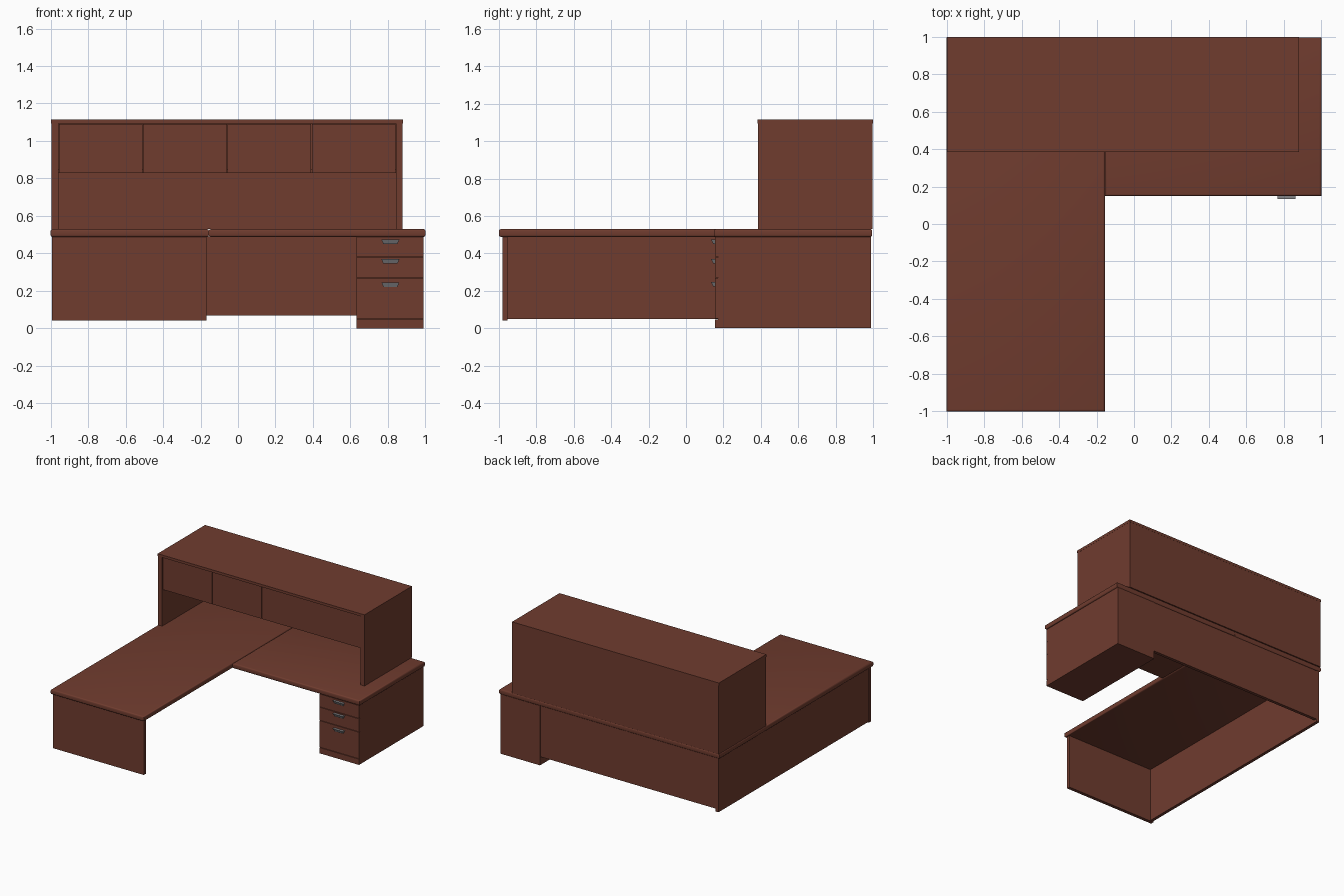
import bpy, bmesh

if "Cube" in bpy.data.objects:
    bpy.data.objects.remove(bpy.data.objects["Cube"])


def material(name, rgb):
    m = bpy.data.materials.new(name)
    m.diffuse_color = (*rgb, 1)
    m.use_nodes = True
    m.node_tree.nodes["Principled BSDF"].inputs["Base Color"].default_value = m.diffuse_color
    return m


WOOD = material("reddish_brown_wood", (0.162, 0.045, 0.028))
METAL = material("grey_metal", (0.24, 0.24, 0.25))


def finish(name, bm, mat):
    bmesh.ops.recalc_face_normals(bm, faces=bm.faces)
    me = bpy.data.meshes.new(name)
    bm.to_mesh(me)
    bm.free()
    me.materials.append(mat)
    ob = bpy.data.objects.new(name, me)
    bpy.context.collection.objects.link(ob)
    return ob


def box_bm(x, y, z):
    bm = bmesh.new()
    bmesh.ops.create_cube(bm, size=1)
    for v in bm.verts:
        v.co = [r[0] if c < 0 else r[1] for c, r in zip(v.co, (x, y, z))]
    return bm


def box(name, x, y, z, mat=WOOD):
    return finish(name, box_bm(x, y, z), mat)


def desktop(name, x, y):
    # slab with softly rounded long edges, square corners in plan
    bm = box_bm(x, y, (0.488, 0.53))
    edges = [e for e in bm.edges
             if abs(e.verts[0].co.z - e.verts[1].co.z) < 1e-5]
    bmesh.ops.bevel(bm, geom=edges, offset=0.011, segments=3,
                    profile=0.5, affect='EDGES')
    ob = finish(name, bm, WOOD)
    ob.data.shade_smooth()
    bpy.context.view_layer.objects.active = ob
    ob.select_set(True)
    bpy.ops.object.shade_smooth_by_angle(angle=0.6)
    ob.select_set(False)


# L-shaped work surface
desktop("long_desktop", (-1.0, -0.155), (-1.0, 0.995))
desktop("return_desktop", (-0.155, 1.0), (0.15, 0.995))

# Panels that carry the tops
box("end_panel", (-0.992, -0.168), (-0.982, -0.955), (0.042, 0.49))
box("side_panel", (-0.988, -0.963), (-0.956, 0.99), (0.048, 0.49))
box("back_panel", (-0.964, 0.632), (0.962, 0.987), (0.07, 0.49))

# Drawer pedestal with three fronts and a plinth
box("pedestal_body", (0.632, 0.99), (0.17, 0.99), (0.0, 0.489))
for i, z in enumerate([(0.0, 0.047), (0.051, 0.268), (0.272, 0.378), (0.382, 0.487)]):
    box("plinth" if i == 0 else f"drawer_front_{i}", (0.632, 0.99), (0.155, 0.171), z)

# Flared pull handles, wider and deeper at the top
for i, z in enumerate((0.222, 0.345, 0.45)):
    bm = box_bm((0.765, 0.861), (0.134, 0.156), (z, z + 0.024))
    for v in bm.verts:
        if v.co.z < z + 0.01:
            v.co.x = 0.813 + (v.co.x - 0.813) * 0.78
            if v.co.y < 0.14:
                v.co.y = 0.146
    finish(f"drawer_handle_{i + 1}", bm, METAL)

# Overhead hutch
box("hutch_top", (-0.998, 0.88), (0.383, 0.999), (1.094, 1.115))
for name, x in (("left", (-0.996, -0.958)), ("right", (0.843, 0.879))):
    box(f"hutch_{name}_side", x, (0.385, 0.998), (0.529, 1.094))
box("hutch_back", (-0.958, 0.843), (0.975, 0.998), (0.529, 1.094))
box("hutch_shelf", (-0.958, 0.843), (0.408, 0.975), (0.83, 0.85))

# Four cabinet doors across the hutch
width = (0.843 + 0.958) / 4
for i in range(4):
    x = -0.958 + i * width
    box(f"hutch_door_{i + 1}", (x + 0.002, x + width - 0.002), (0.392, 0.408), (0.828, 1.091))
